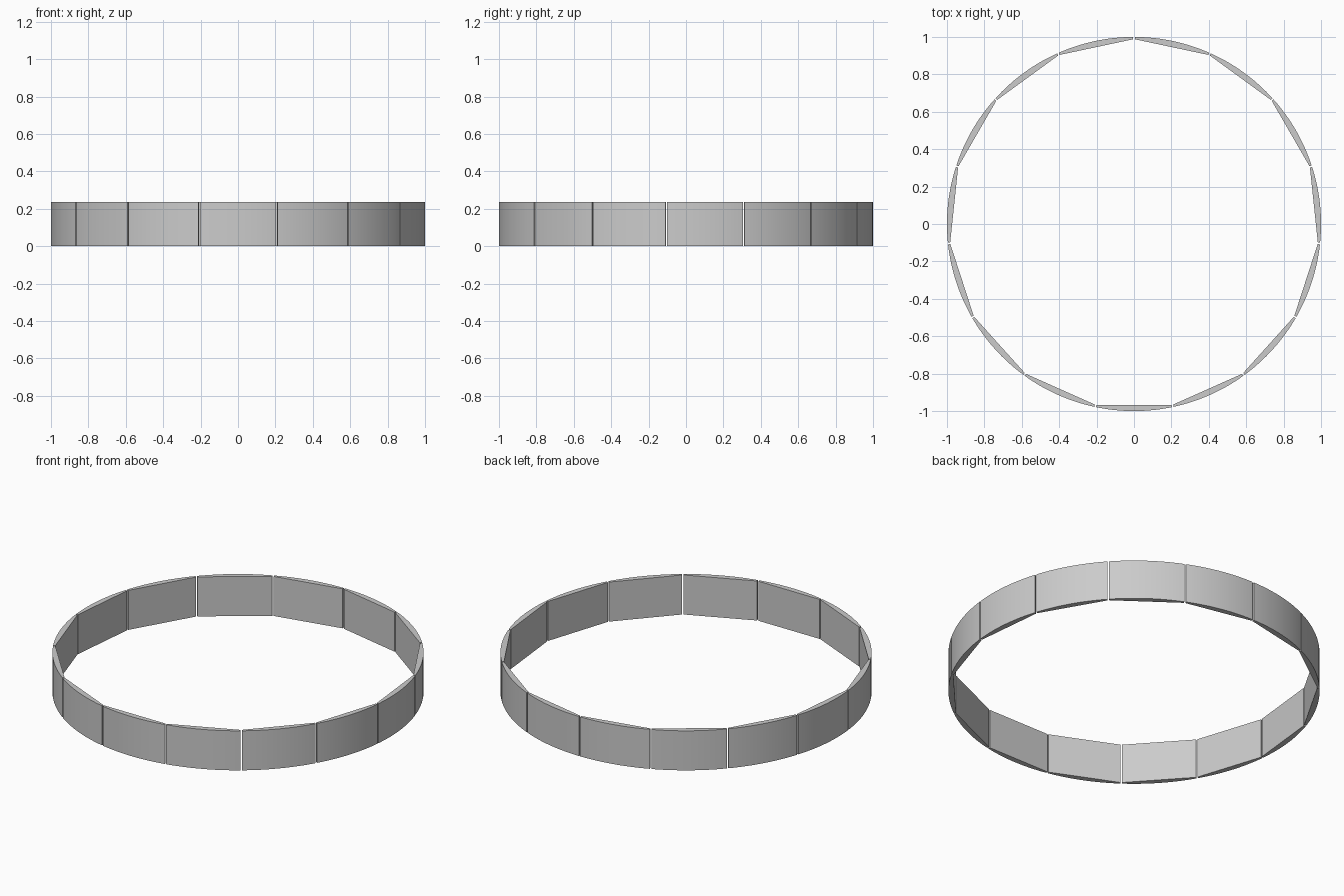
import bpy, bmesh
from math import sin, cos, tan, radians

if "Cube" in bpy.data.objects:
    bpy.data.objects.remove(bpy.data.objects["Cube"])

SIDES = 15          # panels around the ring
HEIGHT = 0.235
OUTER = 1.0         # curved outer face radius
FLAT = 0.967        # distance of the flat inner face from the centre
HALF = radians(180 / SIDES - 0.24)   # half angle of a panel, less the gap
STEPS = 24          # facets in each outer arc


# One panel: curved outside, flat inside, extruded upward
def panel_mesh():
    bm = bmesh.new()
    outline = [(OUTER * cos(a), OUTER * sin(a)) for a in
               (HALF * (2 * i / STEPS - 1) for i in range(STEPS + 1))]
    outline += [(FLAT, FLAT * tan(HALF)), (FLAT, -FLAT * tan(HALF))]
    base = bm.faces.new([bm.verts.new((x, y, 0)) for x, y in outline])
    top = bmesh.ops.extrude_face_region(bm, geom=[base])
    verts = [v for v in top["geom"] if isinstance(v, bmesh.types.BMVert)]
    bmesh.ops.translate(bm, verts=verts, vec=(0, 0, HEIGHT))
    bmesh.ops.recalc_face_normals(bm, faces=bm.faces)
    mesh = bpy.data.meshes.new("ring_panel")
    bm.to_mesh(mesh)
    bm.free()
    return mesh


# Panels repeated around the ring, with a flat one centred at the front
mesh = panel_mesh()
for i in range(SIDES):
    panel = bpy.data.objects.new(f"ring_panel_{i + 1}", mesh)
    panel.rotation_euler.z = radians(-90 + i * 360 / SIDES)
    bpy.context.collection.objects.link(panel)

# Smooth outer curve with sharp panel edges
bpy.context.view_layer.objects.active = panel
panel.select_set(True)
bpy.ops.object.shade_smooth_by_angle(angle=radians(20))
